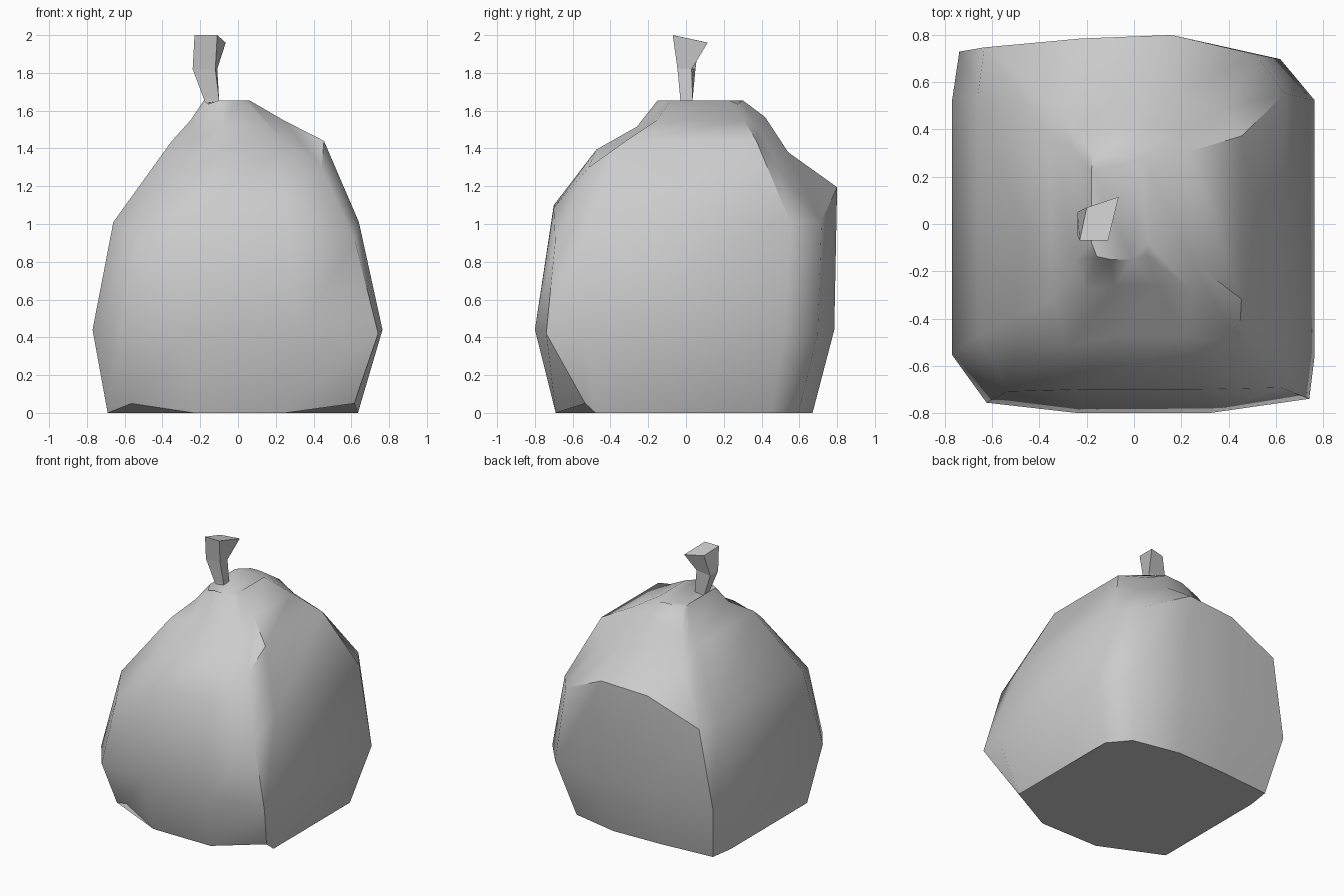
import bpy, bmesh

if "Cube" in bpy.data.objects:
    bpy.data.objects.remove(bpy.data.objects["Cube"])


def loft(name, rings, smooth=None):
    """Skin a stack of equal-sized vertex rings and cap both ends."""
    bm = bmesh.new()
    rows = [[bm.verts.new(p) for p in ring] for ring in rings]
    n = len(rows[0])
    for a, b in zip(rows, rows[1:]):
        for i in range(n):
            j = (i + 1) % n
            bm.faces.new((a[i], a[j], b[j], b[i]))
    bm.faces.new(rows[0][::-1])
    bm.faces.new(rows[-1])
    bmesh.ops.recalc_face_normals(bm, faces=bm.faces)
    me = bpy.data.meshes.new(name)
    bm.to_mesh(me)
    bm.free()
    ob = bpy.data.objects.new(name, me)
    bpy.context.collection.objects.link(ob)
    if smooth:
        bpy.ops.object.select_all(action='DESELECT')
        ob.select_set(True)
        bpy.context.view_layer.objects.active = ob
        bpy.ops.object.shade_smooth_by_angle(angle=smooth)
    return ob


# Lumpy squarish cross-section in -1..1; every third point is a corner
SECTION = [(-1, -.69), (-.81, -.90), (-.31, -1), (.42, -1),
           (.97, -.88), (1, -.69), (1, .67), (.81, .89),
           (.26, 1), (-.33, .98), (-.96, .93), (-1, .67)]


def body_ring(z, lift, tilt, drop, x0, x1, y0, y1):
    """Front and back points lift and tilt, corner points drop."""
    pts = []
    for i, (u, v) in enumerate(SECTION):
        h = z + (1 - abs(u)) * (lift + tilt * v)
        if i % 3 == 1 and (drop > 0 or v < 0):
            h = z + tilt * v - drop
            if v < 0:
                v = max(v * (1 + 2.5 * drop), -1.08)
        pts.append(((x0 + x1) / 2 + u * (x1 - x0) / 2,
                    (y0 + y1) / 2 + v * (y1 - y0) / 2, h))
    return pts


# Fruit body: side height, lift, tilt, corner drop, x range, y range
loft("fruit_body", [body_ring(*r) for r in (
    (0.00, 0, 0, -.05, -.69, .635, -.69, .67),
    (0.44, 0, 0, .02, -.77, .765, -.80, .785),
    (1.01, .19, .06, .05, -.66, .64, -.70, .80),
    (1.44, -.08, 0, .14, -.35, .455, -.475, .54),
    (1.55, -.02, .04, .07, -.25, .24, -.26, .42),
    (1.655, 0, 0, .02, -.18, .06, -.15, .30))], smooth=0.8)

# Bent stem flaring to a slanted cut end
loft("stem", [
    [(-.18, -.03, 1.58), (-.10, -.03, 1.58), (-.10, .035, 1.58), (-.18, .03, 1.58)],
    [(-.18, -.03, 1.66), (-.10, -.03, 1.66), (-.10, .035, 1.66), (-.18, .03, 1.66)],
    [(-.24, -.045, 1.82), (-.12, -.045, 1.82), (-.11, .03, 1.82), (-.24, .05, 1.82)],
    [(-.23, -.07, 2.0), (-.11, -.07, 2.0), (-.065, .115, 1.96), (-.20, .07, 1.97)]])
